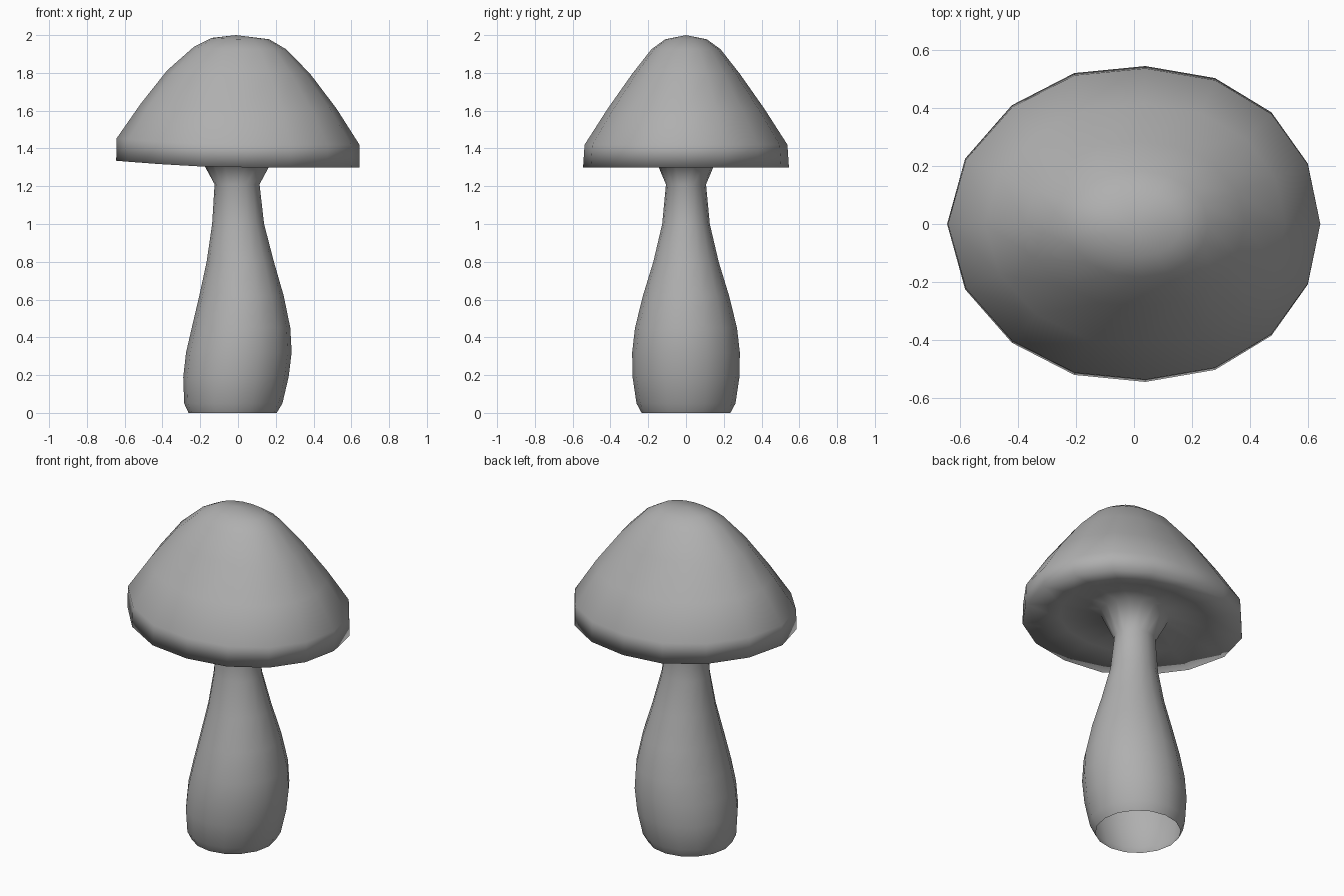
import bpy, bmesh, math

if "Cube" in bpy.data.objects:
    bpy.data.objects.remove(bpy.data.objects["Cube"])

SIDES = 16


def ring(bm, xl, xr, ry, z, bow=0.0):
    """Oval ring; bow = 1 gives the cap its lopsided outline and raised left rim."""
    loop = []
    k = bow * ry / 0.545
    for i in range(SIDES):
        a = 2 * math.pi * i / SIDES
        c, s = math.cos(a), math.sin(a)
        left = min(c, 0)
        x = (xl + xr) / 2 + (xr - xl) / 2 * c + 0.04 * k * s * s
        if left < -0.01:
            x += 0.015 * k * math.sin(2 * a) ** 2
        y = ry * s * (1 - 0.09 * bow * left)
        loop.append(bm.verts.new((x, y, z + 0.035 * k * left ** 2)))
    return loop


# Leaning bulbous stem, open at the foot, flaring into the cap
stem = [
    (-0.262, 0.205, 0.235, 0.0),
    (-0.285, 0.235, 0.262, 0.05),
    (-0.290, 0.268, 0.283, 0.19),
    (-0.275, 0.284, 0.285, 0.32),
    (-0.245, 0.277, 0.270, 0.45),
    (-0.205, 0.242, 0.228, 0.62),
    (-0.166, 0.190, 0.173, 0.80),
    (-0.137, 0.138, 0.126, 1.00),
    (-0.124, 0.114, 0.106, 1.21),
    (-0.205, 0.195, 0.170, 1.36),
]

# Cap: hollow underside, rim, then dome
cap = [
    (-0.440, 0.430, 0.360, 1.335),
    (-0.645, 0.643, 0.545, 1.30),
    (-0.642, 0.643, 0.537, 1.42),
    (-0.515, 0.522, 0.415, 1.61),
    (-0.375, 0.382, 0.285, 1.795),
    (-0.235, 0.255, 0.183, 1.925),
    (-0.140, 0.165, 0.110, 1.978),
]

# Skin everything as one continuous surface and close the top
bm = bmesh.new()
loops = [ring(bm, *r) for r in stem] + [ring(bm, *r, 1.0) for r in cap]
for lo, hi in zip(loops, loops[1:]):
    for i in range(SIDES):
        j = (i + 1) % SIDES
        bm.faces.new((lo[i], lo[j], hi[j], hi[i]))
tip = bm.verts.new((-0.01, 0, 2.0))
for i in range(SIDES):
    bm.faces.new((loops[-1][i], loops[-1][(i + 1) % SIDES], tip))
for f in bm.faces:
    f.smooth = True
me = bpy.data.meshes.new("mushroom")
bm.to_mesh(me)
bm.free()
mushroom = bpy.data.objects.new("mushroom", me)
bpy.context.collection.objects.link(mushroom)

# Darker grey
grey = bpy.data.materials.new("grey")
grey.diffuse_color = (0.43, 0.43, 0.43, 1)
grey.use_nodes = True
grey.node_tree.nodes["Principled BSDF"].inputs["Base Color"].default_value = grey.diffuse_color
me.materials.append(grey)
